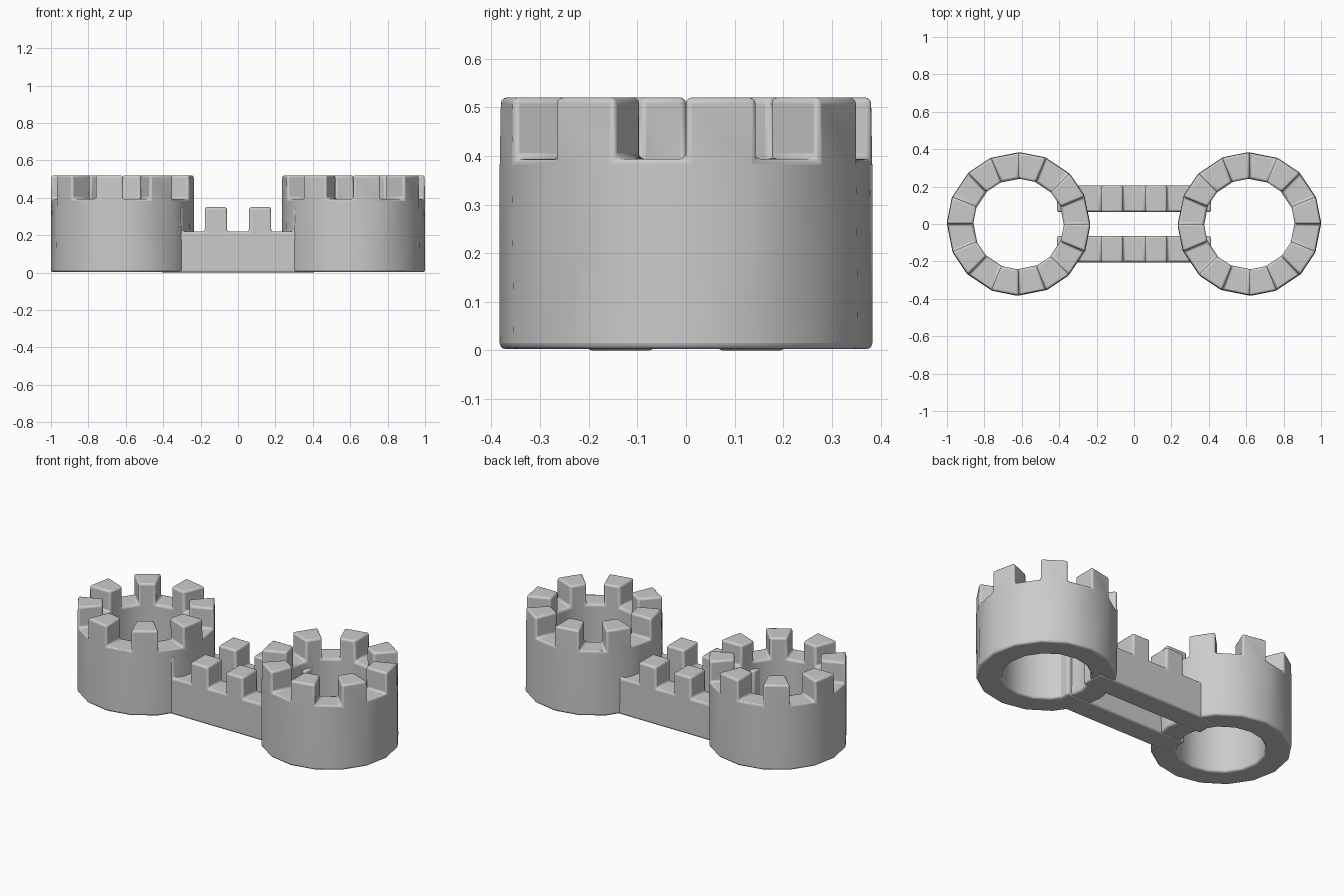
import bpy, bmesh
from math import cos, sin, pi

if "Cube" in bpy.data.objects:
    bpy.data.objects.remove(bpy.data.objects["Cube"])


def battlement(name, sections, closed, rise):
    """Sweep 4-corner sections into a wall and raise every other top face."""
    bm = bmesh.new()
    rings = [[bm.verts.new(p) for p in s] for s in sections]
    n = len(rings)
    merlons = []
    for i in range(n if closed else n - 1):
        a, b = rings[i], rings[(i + 1) % n]
        for k in range(4):
            m = (k + 1) % 4
            f = bm.faces.new((a[k], a[m], b[m], b[k]))
            if k == 2 and i % 2 == 0:
                merlons.append(f)
    if not closed:
        bm.faces.new(rings[0])
        bm.faces.new(rings[-1])
    bmesh.ops.recalc_face_normals(bm, faces=bm.faces)
    # raise the merlons
    caps = bmesh.ops.extrude_discrete_faces(bm, faces=merlons)["faces"]
    bmesh.ops.translate(bm, verts=list({v for f in caps for v in f.verts}), vec=(0, 0, rise))
    bmesh.ops.recalc_face_normals(bm, faces=bm.faces)
    mesh = bpy.data.meshes.new(name)
    bm.to_mesh(mesh)
    bm.free()
    ob = bpy.data.objects.new(name, mesh)
    bpy.context.collection.objects.link(ob)
    # soft rounded edges
    bev = ob.modifiers.new("soft_edges", "BEVEL")
    bev.width = 0.012
    bev.segments = 3
    bev.limit_method = "ANGLE"
    bev.angle_limit = 0.7
    bpy.ops.object.select_all(action="DESELECT")
    ob.select_set(True)
    bpy.context.view_layer.objects.active = ob
    bpy.ops.object.shade_smooth_by_angle(angle=0.6)
    return ob


def section(inner, outer, z0, z1):
    return [(*inner, z0), (*outer, z0), (*outer, z1), (*inner, z1)]


# round towers, mirrored left and right
SIDES, R_OUT, R_IN, CX = 16, 0.383, 0.243, 0.617
for side, label in ((1, "right"), (-1, "left")):
    secs = []
    for i in range(SIDES):
        c, s = cos(2 * pi * i / SIDES), sin(2 * pi * i / SIDES)
        secs.append(section((side * (CX + R_IN * c), R_IN * s),
                            (side * (CX + R_OUT * c), R_OUT * s), 0.003, 0.394))
    battlement(label + "_tower", secs, True, 0.126)

# two parallel connecting walls
STEP = 0.118
for side, label in ((-1, "front"), (1, "back")):
    secs = []
    for i in range(8):
        x = (i - 3.5) * STEP
        secs.append(section((x, side * 0.064), (x, side * 0.205), 0.0, 0.22))
    battlement(label + "_wall", secs, False, 0.13)
